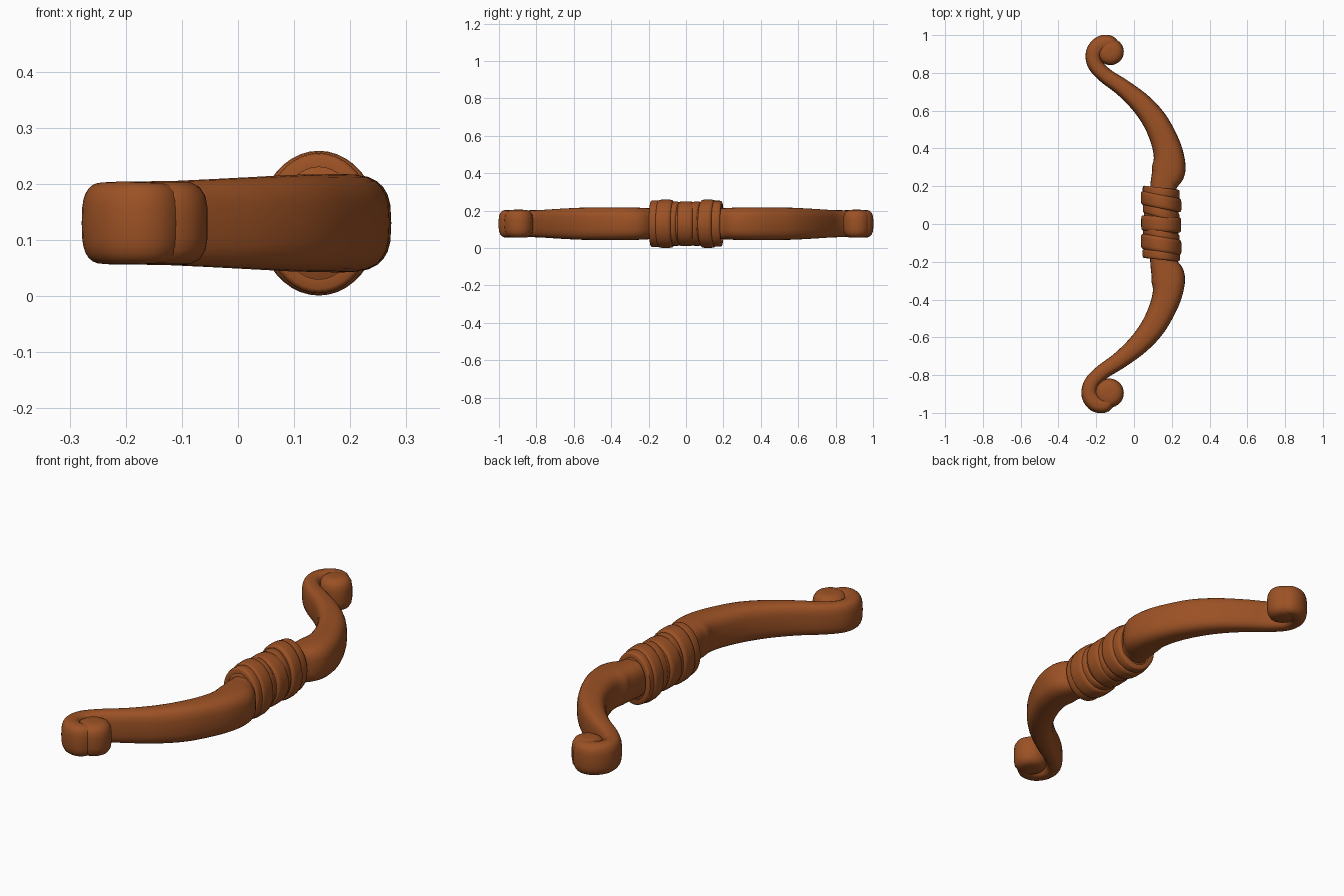
import bpy, bmesh, math
from mathutils import Vector

if "Cube" in bpy.data.objects:
    bpy.data.objects.remove(bpy.data.objects["Cube"])

wood = bpy.data.materials.new("warm brown wood")
wood.diffuse_color = (0.33, 0.083, 0.018, 1)
wood.use_nodes = True
wood.node_tree.nodes["Principled BSDF"].inputs["Base Color"].default_value = wood.diffuse_color
ZC = 0.13


def spow(v, e):
    return math.copysign(abs(v) ** e, v)


def loft(name, rings, closed=False):
    """Skin a list of point rings; cap the ends unless closed."""
    bm = bmesh.new()
    vs = [[bm.verts.new(p) for p in r] for r in rings]
    n, m = len(rings[0]), len(rings)
    for i in range(m if closed else m - 1):
        a, b = vs[i], vs[(i + 1) % m]
        for j in range(n):
            k = (j + 1) % n
            bm.faces.new((a[j], a[k], b[k], b[j]))
    if not closed:
        bm.faces.new(vs[0])
        bm.faces.new(vs[-1])
    bmesh.ops.recalc_face_normals(bm, faces=bm.faces)
    me = bpy.data.meshes.new(name)
    bm.to_mesh(me)
    bm.free()
    ob = bpy.data.objects.new(name, me)
    bpy.context.collection.objects.link(ob)
    me.materials.append(wood)
    bpy.ops.object.select_all(action='DESELECT')
    ob.select_set(True)
    bpy.context.view_layer.objects.active = ob
    bpy.ops.object.shade_smooth_by_angle(angle=math.radians(50))
    return ob


def smooth_path(pts, steps=6):
    """Catmull-Rom through the control points."""
    P = [Vector(p) for p in pts]
    P = [2 * P[0] - P[1]] + P + [2 * P[-1] - P[-2]]
    out = []
    for i in range(1, len(P) - 2):
        a, b, c, d = P[i - 1:i + 3]
        for s in range(steps):
            t = s / steps
            out.append(0.5 * (2 * b + (c - a) * t + (2 * a - 5 * b + 4 * c - d) * t ** 2
                              + (3 * b - a - 3 * c + d) * t ** 3))
    return out + [P[-2]]


# limb centre line: x, y, half width, half height
LIMB = [(0.15, 0.08, .07, .08), (0.156, 0.20, .070, .083), (0.182, 0.28, .089, .087),
        (0.184, 0.36, .080, .088), (0.158, 0.45, .072, .087), (0.108, 0.55, .065, .086),
        (0.035, 0.64, .056, .082), (-0.06, 0.722, .046, .077), (-0.15, 0.785, .041, .073),
        (-0.205, 0.845, .041, .072), (-0.212, 0.905, .043, .073), (-0.18, 0.948, .045, .074),
        (-0.135, 0.957, .043, .073), (-0.105, 0.93, .038, .070)]


def limb(name, sgn, shear):
    path = smooth_path(LIMB)
    rings = []
    for i, p in enumerate(path):
        q = path[min(i + 1, len(path) - 1)] - path[max(i - 1, 0)]
        tx, ty = q[0], q[1]
        l = math.hypot(tx, ty)
        nx, ny = ty / l, -tx / l
        ring = []
        for j in range(28):
            a = 2 * math.pi * j / 28
            u = p[2] * spow(math.cos(a), 0.72)
            w = p[3] * spow(math.sin(a), 0.66)
            y = p[1] + ny * u
            ring.append((p[0] + nx * u - shear * max(0, y - 0.2), sgn * y, ZC + w))
        rings.append(ring)
    return loft(name, rings)


def scroll_knob(name, x, y, r):
    """Rounded drum at the eye of the scroll."""
    prof = [(0.25, -.075), (0.6, -.073), (0.82, -.064), (0.95, -.048), (1, -.025),
            (1, .025), (0.95, .048), (0.82, .064), (0.6, .073), (0.25, .075)]
    loft(name, [[(x + r * k * math.cos(2 * math.pi * j / 32),
                  y + r * k * math.sin(2 * math.pi * j / 32), ZC + z)
                 for j in range(32)] for k, z in prof])


limb("upper_limb", 1, 0.0)
limb("lower_limb", -1, 0.032)
scroll_knob("upper_scroll_knob", -0.125, 0.912, 0.071)
scroll_knob("lower_scroll_knob", -0.131, -0.895, 0.077)


# grip: oval core wrapped by tilted straps
def oval(ax, az, y, tilt=0, n=40):
    return [(0.144 + ax * math.cos(2 * math.pi * j / n), y + tilt * ax * math.cos(2 * math.pi * j / n),
             ZC + az * math.sin(2 * math.pi * j / n)) for j in range(n)]


loft("grip_core", [oval(.080, .100, -.18), oval(.090, .110, -.17), oval(.092, .113, 0),
                   oval(.090, .110, .17), oval(.080, .100, .18)])

STRAPS = [(0.168, .024, -.12, .098, .123), (0.118, .036, -.20, .107, .129), (0.058, .026, -.28, .097, .118),
          (0.0, .040, -.06, .106, .119), (-0.056, .024, -.25, .097, .118),
          (-0.108, .040, -.16, .107, .129), (-0.165, .024, -.10, .099, .125)]
for i, (y, hw, tilt, ax, az) in enumerate(STRAPS):
    prof = [(-.025, -1), (-.008, -1), (-.002, -.85), (0, -.5), (0, .5), (-.002, .85), (-.008, 1), (-.025, 1)]
    loft(f"grip_strap_{i + 1}", [oval(ax + d, az + d, y + hw * s, tilt) for d, s in prof], closed=True)
